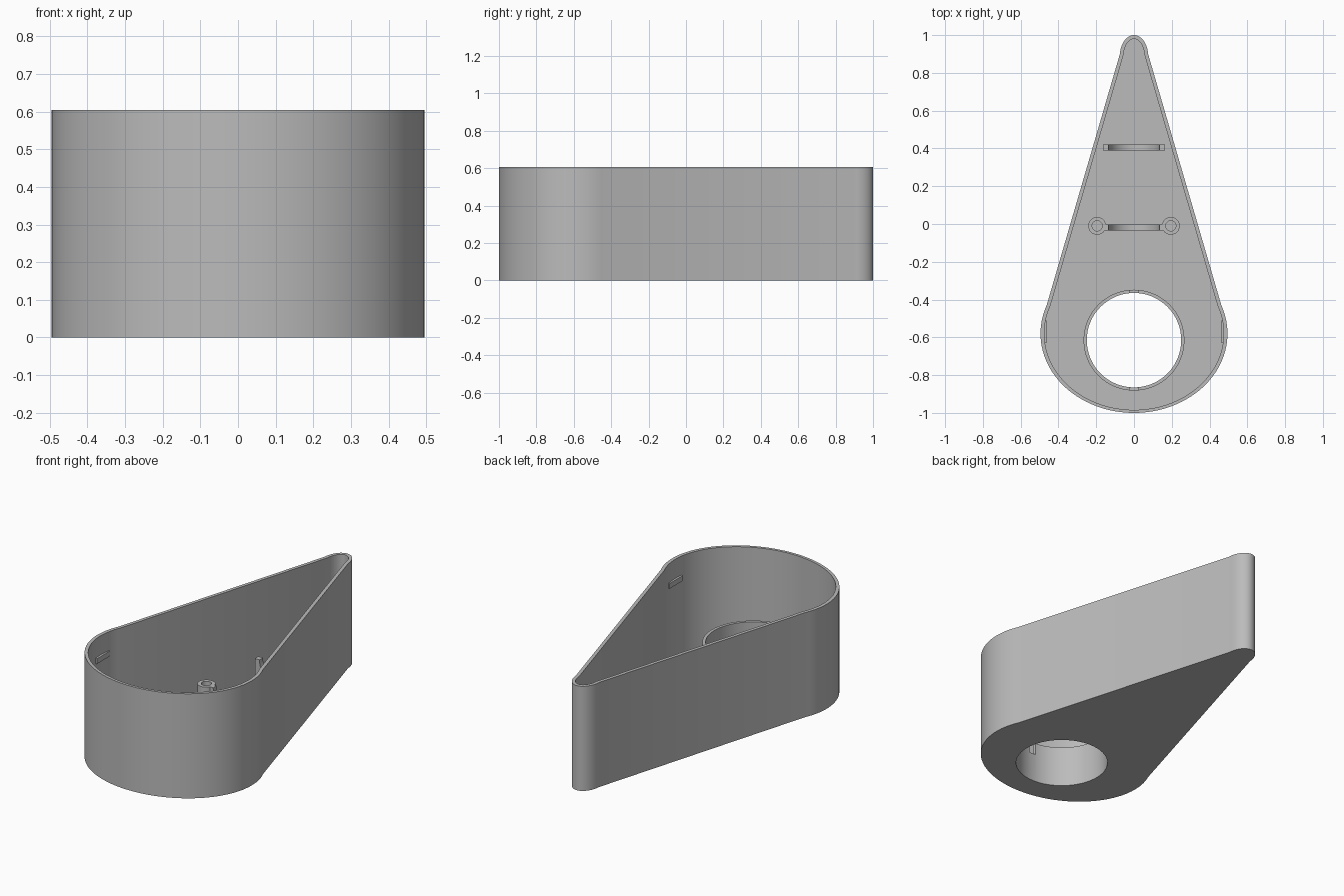
import bpy, bmesh, math
from mathutils import Matrix

cube = bpy.data.objects.get("Cube")
if cube:
    bpy.data.objects.remove(cube, do_unlink=True)

grey = bpy.data.materials.new("plain_grey")
grey.use_nodes = True
colour = (0.5, 0.5, 0.5, 1)
grey.diffuse_color = colour
grey.node_tree.nodes["Principled BSDF"].inputs["Base Color"].default_value = colour

HEIGHT, FLOOR, TUBE_TOP, MOUNT_TOP = 0.605, 0.02, 0.24, 0.187
HOLE_Y = -0.615


def arc(cx, cy, rx, ry, start, end, n):
    """Points on an elliptical arc, angles in radians."""
    return [(cx + rx * math.cos(start + (end - start) * i / n),
             cy + ry * math.sin(start + (end - start) * i / n)) for i in range(n + 1)]


def circle(cx, cy, r, n=64):
    return arc(cx, cy, r, r, 0, math.tau, n)[:-1]


def rect(x0, x1, y0, y1):
    return [(x0, y0), (x1, y0), (x1, y1), (x0, y1)]


def teardrop(inset):
    """Wide elliptical nose joined by straight sides to a small rounded tail."""
    a = math.asin(0.15 / 0.42)
    nose = arc(0, -0.58, 0.495 - inset, 0.42 - inset * 0.8, -math.pi - a, a, 72)
    tail = arc(0, 0.89, 0.075 - inset, 0.11 - inset, 0.09, math.pi - 0.09, 24)
    return nose + tail


def prism(name, outline, z0, z1, matrix=None):
    bm = bmesh.new()
    face = bm.faces.new([bm.verts.new((x, y, z0)) for x, y in outline])
    top = bmesh.ops.extrude_face_region(bm, geom=[face])["geom"]
    bmesh.ops.translate(bm, vec=(0, 0, z1 - z0),
                        verts=[v for v in top if isinstance(v, bmesh.types.BMVert)])
    if matrix:
        bm.transform(matrix)
    bmesh.ops.recalc_face_normals(bm, faces=bm.faces)
    mesh = bpy.data.meshes.new(name)
    bm.to_mesh(mesh)
    bm.free()
    mesh.materials.append(grey)
    obj = bpy.data.objects.new(name, mesh)
    bpy.context.collection.objects.link(obj)
    return obj


def activate(obj):
    bpy.ops.object.select_all(action='DESELECT')
    obj.select_set(True)
    bpy.context.view_layer.objects.active = obj


def cut(obj, cutter):
    mod = obj.modifiers.new("cut", 'BOOLEAN')
    mod.operation, mod.solver, mod.object = 'DIFFERENCE', 'EXACT', cutter
    activate(obj)
    bpy.ops.object.modifier_apply(modifier=mod.name)
    bpy.data.objects.remove(cutter, do_unlink=True)


def smooth(obj):
    activate(obj)
    bpy.ops.object.shade_smooth_by_angle(angle=math.radians(30))


# Open-topped shell with a round opening through the floor
shell = prism("shell", teardrop(0), 0, HEIGHT)
cut(shell, prism("cavity", teardrop(0.02), FLOOR, HEIGHT + 0.1))
cut(shell, prism("opening", circle(0, HOLE_Y, 0.25), -0.1, 0.3))
smooth(shell)

# Collar around the opening, notched at front and back
collar = prism("collar", circle(0, HOLE_Y, 0.267), FLOOR / 2, TUBE_TOP)
cut(collar, prism("bore", circle(0, HOLE_Y, 0.25), -0.1, 0.3))
cut(collar, prism("notch", rect(-0.02, 0.02, HOLE_Y - 0.3, HOLE_Y + 0.3), 0.17, 0.3))
smooth(collar)

# Two upright cradles with a half-round seat
upright = Matrix.Rotation(math.pi / 2, 4, 'X')
seat = arc(0, MOUNT_TOP, 0.135, 0.135, 0, -math.pi, 32)
for name, y, half in (("front_cradle", -0.018, 0.155), ("rear_cradle", 0.405, 0.165)):
    outline = [(-half, FLOOR / 2), (half, FLOOR / 2), (half, MOUNT_TOP)] + seat + [(-half, MOUNT_TOP)]
    cradle = prism(name, outline, -0.016, 0.016, Matrix.Translation((0, y, 0)) @ upright)
    smooth(cradle)

for side, label in ((1, "left"), (-1, "right")):
    # Screw bosses beside the front cradle
    boss = prism(label + "_boss", circle(side * 0.195, -0.01, 0.047, 32), FLOOR / 2, MOUNT_TOP)
    cut(boss, prism("screw_hole", circle(side * 0.195, -0.01, 0.027, 32), FLOOR, 0.3))
    smooth(boss)
    # Lid catches inside the side walls
    x0, x1 = sorted((side * 0.462, side * 0.48))
    prism(label + "_catch", rect(x0, x1, -0.63, -0.51), 0.465, 0.495)
